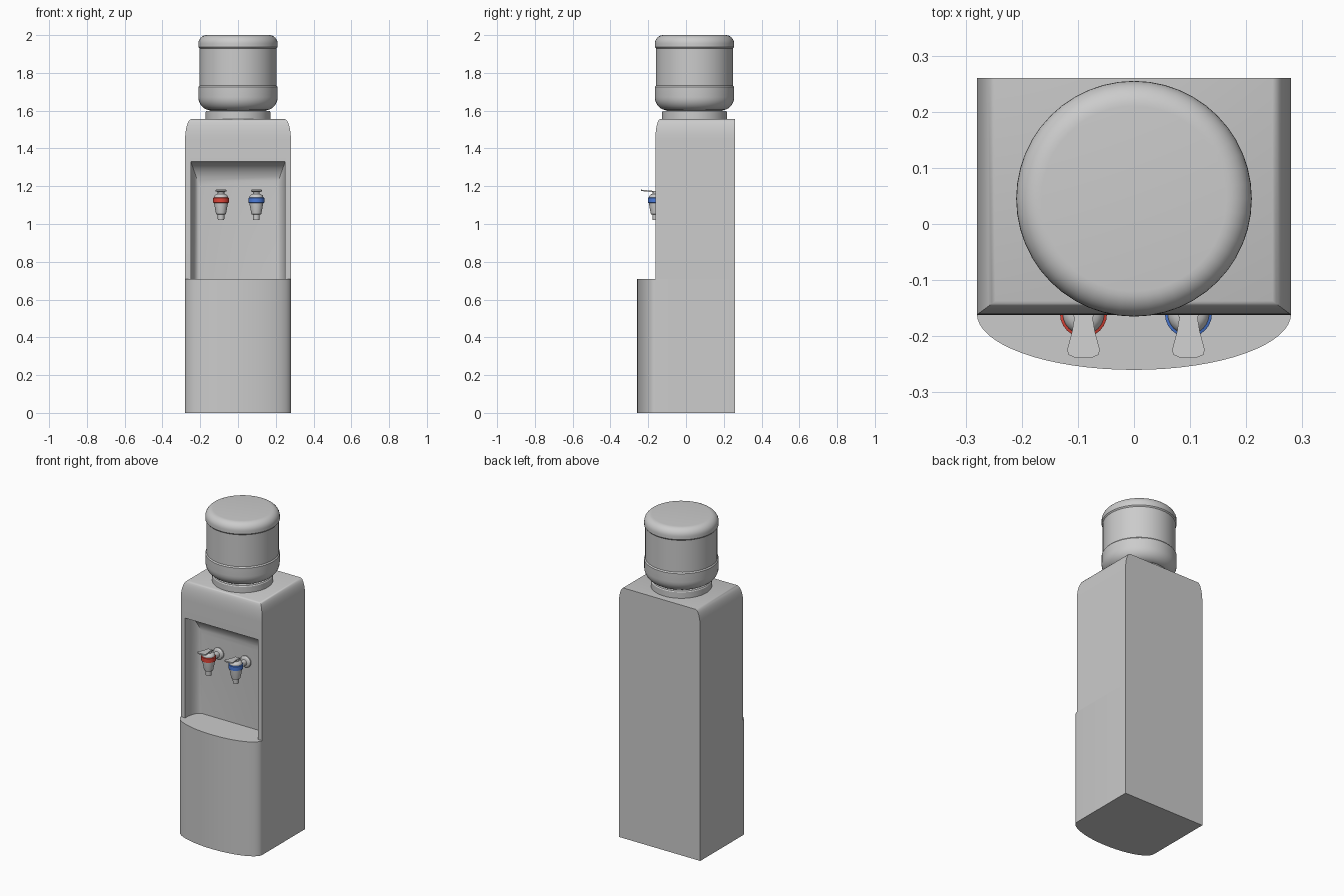
import bpy, bmesh
from math import sin, cos, pi, radians

if "Cube" in bpy.data.objects:
    bpy.data.objects.remove(bpy.data.objects["Cube"])

TAP_Y, WALL_Y = -0.16, -0.06


def finish(name, bm, color=None, angle=30):
    bmesh.ops.recalc_face_normals(bm, faces=bm.faces[:])
    me = bpy.data.meshes.new(name)
    bm.to_mesh(me)
    bm.free()
    ob = bpy.data.objects.new(name, me)
    bpy.context.collection.objects.link(ob)
    if color:
        mat = bpy.data.materials.new(name + "_colour")
        mat.diffuse_color = color
        mat.use_nodes = True
        mat.node_tree.nodes["Principled BSDF"].inputs["Base Color"].default_value = mat.diffuse_color
        me.materials.append(mat)
    if angle:
        smooth(ob, angle)
    return ob


def smooth(ob, angle=30):
    bpy.ops.object.select_all(action='DESELECT')
    ob.select_set(True)
    bpy.context.view_layer.objects.active = ob
    bpy.ops.object.shade_smooth_by_angle(angle=radians(angle))


def loft(name, rings, color=None, angle=30):
    """Closed skin through rings of equal point count, capped at both ends."""
    bm = bmesh.new()
    vs = [[bm.verts.new(p) for p in r] for r in rings]
    n = len(vs[0])
    for a, b in zip(vs, vs[1:]):
        for i in range(n):
            j = (i + 1) % n
            bm.faces.new((a[i], a[j], b[j], b[i]))
    bm.faces.new(vs[0])
    bm.faces.new(vs[-1])
    return finish(name, bm, color, angle)


def lathe(name, profile, centre, seg=24, axis='Z', color=None):
    """Turn (radius, position) pairs about a Z or Y axis."""
    cx, cy = centre
    rings = []
    for r, h in profile:
        ring = []
        for k in range(seg):
            u, v = r * cos(2 * pi * k / seg), r * sin(2 * pi * k / seg)
            ring.append((cx + u, cy + v, h) if axis == 'Z' else (cx + u, h, cy + v))
        rings.append(ring)
    return loft(name, rings, color)


STEPS = [pi / 2 * k / 8 for k in range(9)]

# lower cabinet with bowed front, its top is the drip tray
outline = [(0.28, 0.26), (-0.28, 0.26)]
outline += [(-0.28 * cos(pi * k / 32), -0.16 - 0.1 * sin(pi * k / 32)) for k in range(33)]
loft("lower_cabinet", [[(x, y, z) for x, y in outline] for z in (0, 0.71)])

# upper cabinet, rounded over at front and sides
shape = [(0, 0, 0.71)] + [(0.033 * (1 - cos(t)), 0.025 * (1 - cos(t)), 1.445 + 0.11 * sin(t)) for t in STEPS]
upper = loft("upper_cabinet", [[(-0.28 + dx, -0.162 + dy, z), (0.28 - dx, -0.162 + dy, z),
                                (0.28 - dx, 0.26, z), (-0.28 + dx, 0.26, z)] for dx, dy, z in shape], angle=0)

# recess cutter: ceiling and sides curve into the back wall
depth = WALL_Y + 0.162
spec = [(0.25, 1.33, -0.3)] + [(0.25 - 0.045 * (1 - cos(t)), 1.33 - 0.125 * (1 - cos(t)),
                                -0.162 + depth * sin(t)) for t in STEPS]
cutter = loft("recess_cutter", [[(-w, y, 0.6), (w, y, 0.6), (w, y, top), (-w, y, top)]
                                for w, top, y in spec], angle=0)
cutter.hide_render = True
mod = upper.modifiers.new("recess", 'BOOLEAN')
mod.operation = 'DIFFERENCE'
mod.solver = 'EXACT'
mod.object = cutter
bpy.context.view_layer.objects.active = upper
bpy.ops.object.modifier_apply(modifier="recess")
bpy.data.objects.remove(cutter, do_unlink=True)
smooth(upper)

# bottle seat and bottle
C = (0, 0.045)
lathe("bottle_collar", [(0.172, 1.55), (0.172, 1.592), (0.168, 1.598), (0.15, 1.6)], C, 48)
bottle = [(0.13, 1.585), (0.145, 1.602)]
bottle += [(0.145 + 0.065 * sin(t), 1.672 - 0.07 * cos(t)) for t in STEPS[1:]]
bottle += [(0.21, 1.725), (0.204, 1.732), (0.204, 1.93), (0.21, 1.937), (0.21, 1.955)]
bottle += [(0.165 + 0.045 * cos(t), 1.955 + 0.045 * sin(t)) for t in STEPS[1:]]
lathe("water_bottle", bottle, C, 48)

# taps
half = [(0.016, 0.018), (0.016, -0.005), (0.02, -0.03), (0.029, -0.064), (0.027, -0.073), (0.013, -0.079)]
lever = half + [(-x, y) for x, y in reversed(half)]
for label, x, col in (("hot", -0.09, (0.75, 0.06, 0.04, 1)), ("cold", 0.097, (0.07, 0.2, 0.7, 1))):
    c = (x, TAP_Y)
    lathe(label + "_tap_body", [(0.017, 1.02), (0.018, 1.05), (0.026, 1.052), (0.037, 1.11), (0.037, 1.142),
                                (0.034, 1.15), (0.026, 1.157), (0.018, 1.159), (0.018, 1.172)], c)
    lathe(label + "_tap_ring", [(0.036, 1.11), (0.042, 1.113), (0.042, 1.138), (0.036, 1.141)], c, color=col)
    loft(label + "_tap_lever", [[(x + px, TAP_Y + py, z - 0.1 * py) for px, py in lever]
                                for z in (1.167, 1.174)])
    # pipe and wall flange
    lathe(label + "_tap_pipe", [(0.018, TAP_Y), (0.018, WALL_Y - 0.018), (0.03, WALL_Y - 0.014),
                                (0.036, WALL_Y - 0.006), (0.036, WALL_Y + 0.005)], (x, 1.115), axis='Y')
